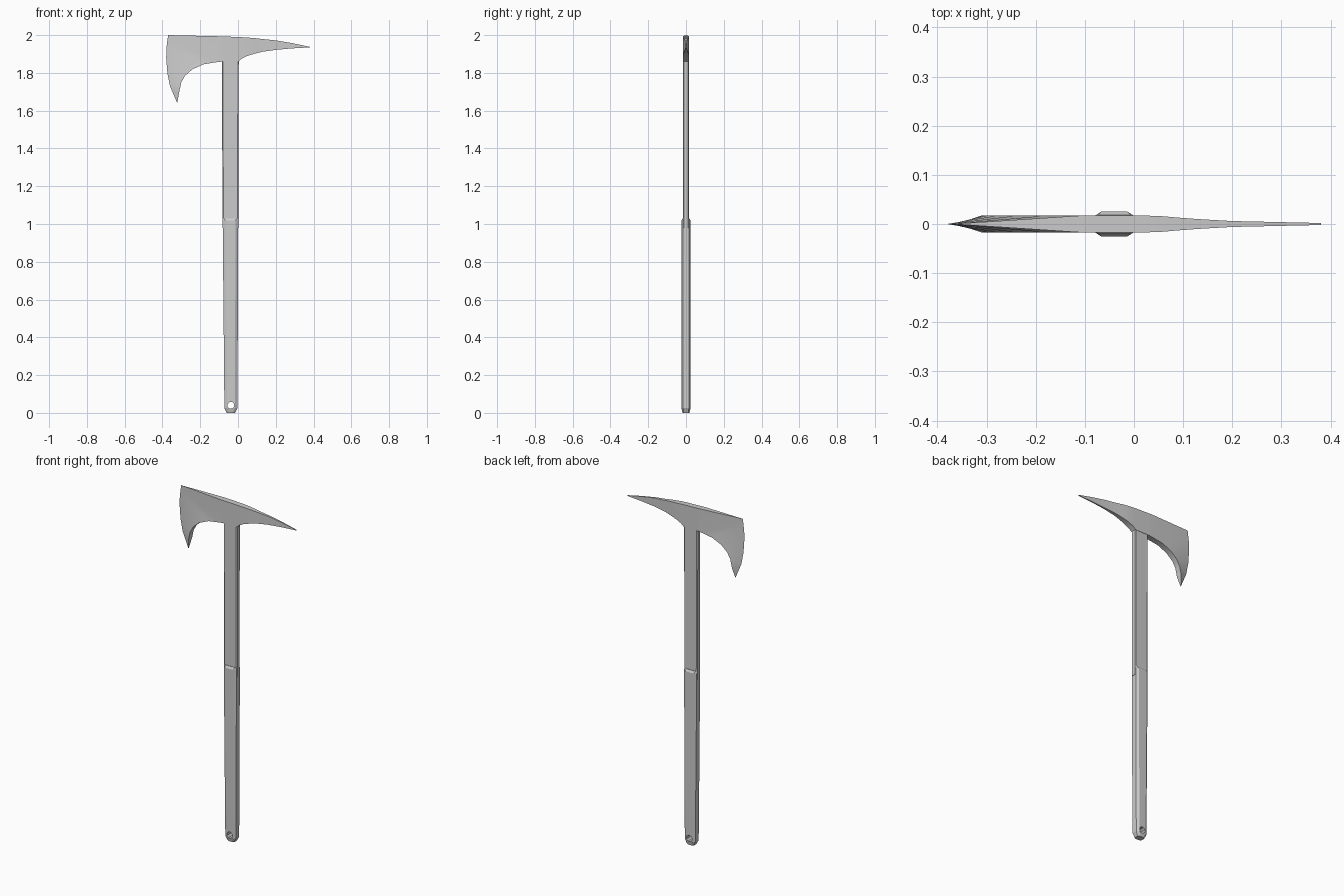
import bpy, bmesh
from math import radians

if "Cube" in bpy.data.objects:
    bpy.data.objects.remove(bpy.data.objects["Cube"])


def make_object(name, bm, smooth=True):
    bmesh.ops.recalc_face_normals(bm, faces=bm.faces)
    mesh = bpy.data.meshes.new(name)
    bm.to_mesh(mesh)
    bm.free()
    obj = bpy.data.objects.new(name, mesh)
    bpy.context.collection.objects.link(obj)
    bpy.ops.object.select_all(action='DESELECT')
    obj.select_set(True)
    bpy.context.view_layer.objects.active = obj
    if smooth:
        bpy.ops.object.shade_smooth_by_angle(angle=radians(25))
    return obj


def loft(name, rings):
    bm = bmesh.new()
    loops = [[bm.verts.new(p) for p in ring] for ring in rings]
    n = len(loops[0])
    for a, b in zip(loops, loops[1:]):
        for i in range(n):
            j = (i + 1) % n
            bm.faces.new((a[i], a[j], b[j], b[i]))
    bm.faces.new(loops[0])
    bm.faces.new(loops[-1])
    return make_object(name, bm, False)


def octagon(x0, x1, y, cx, cy, z):
    # rectangle with chamfered corners
    return [(x0, -y + cy, z), (x0 + cx, -y, z), (x1 - cx, -y, z), (x1, -y + cy, z),
            (x1, y - cy, z), (x1 - cx, y, z), (x0 + cx, y, z), (x0, y - cy, z)]


# Head: spike stations (x, top z, bottom z, half thickness)
stations = [(.38, 1.938, 1.935, .002), (.29, 1.957, 1.93, .004), (.2, 1.972, 1.922, .006),
            (.13, 1.979, 1.912, .01), (.09, 1.984, 1.902, .013), (.05, 1.987, 1.89, .0165),
            (.02, 1.989, 1.875, .017), (.003, 1.99, 1.86, .017),
            (-.085, 1.993, 1.86, .017), (-.11, 1.994, 1.857, .017)]
# Blade: thick inner curve and sharp cutting edge, joined at the hook tip
inner = [(-.18, 1.846), (-.24, 1.82), (-.28, 1.785), (-.30, 1.75), (-.311, 1.70)]
edge = [(-.37, 2.0), (-.374, 1.97), (-.379, 1.93), (-.38, 1.88), (-.374, 1.80), (-.36, 1.73)]
tip = (-.322, 1.64)

bm = bmesh.new()
rims = []
for side in (-1, 1):
    def vert(x, z, t):
        return bm.verts.new((x, side * t, z))
    tops = [vert(x, a, t) for x, a, b, t in stations]
    bots = [vert(x, b, t) for x, a, b, t in stations]
    ins = [bots[-1]] + [vert(x, z, .017) for x, z in inner]
    eds = [vert(x, z, 0) for x, z in edge]
    end = vert(*tip, 0)
    for i in range(len(stations) - 1):
        bm.faces.new((tops[i], tops[i + 1], bots[i + 1], bots[i]))
    bm.faces.new((tops[-1], eds[0], ins[0]))
    for i in range(len(ins) - 1):
        bm.faces.new((ins[i], eds[i], eds[i + 1]))
        bm.faces.new((ins[i], eds[i + 1], ins[i + 1]))
    bm.faces.new((ins[-1], eds[-1], end))
    rims.append([eds[0]] + tops[::-1] + bots + ins[1:] + [end])
for i in range(len(rims[0]) - 1):
    bm.faces.new((rims[0][i], rims[0][i + 1], rims[1][i + 1], rims[1][i]))
bmesh.ops.remove_doubles(bm, verts=bm.verts, dist=1e-5)
make_object("axe_head", bm)

# Shaft
loft("shaft", [octagon(-.082, .003, .015, .005, .004, .98),
               octagon(-.085, .004, .015, .005, .004, 1.87)])

# Grip: chamfered both ends, slightly wider at the top
grip = loft("grip", [octagon(-.06, -.015, .018, .012, .006, 0),
                     octagon(-.072, -.003, .024, .014, .009, .025),
                     octagon(-.0735, -.002, .025, .014, .009, .2),
                     octagon(-.081, .001, .025, .014, .009, 1.018),
                     octagon(-.081, .001, .018, .008, .005, 1.03)])

# Lanyard hole through the grip
bpy.ops.mesh.primitive_cylinder_add(vertices=8, radius=.019, depth=.2,
                                    location=(-.0375, 0, .04),
                                    rotation=(radians(90), radians(22.5), 0))
cutter = bpy.context.object
cutter.name = "hole_cutter"
cutter.hide_render = True
bpy.context.view_layer.objects.active = grip
mod = grip.modifiers.new("hole", 'BOOLEAN')
mod.operation = 'DIFFERENCE'
mod.solver = 'EXACT'
mod.object = cutter
bpy.ops.object.modifier_apply(modifier=mod.name)
bpy.data.objects.remove(cutter)
